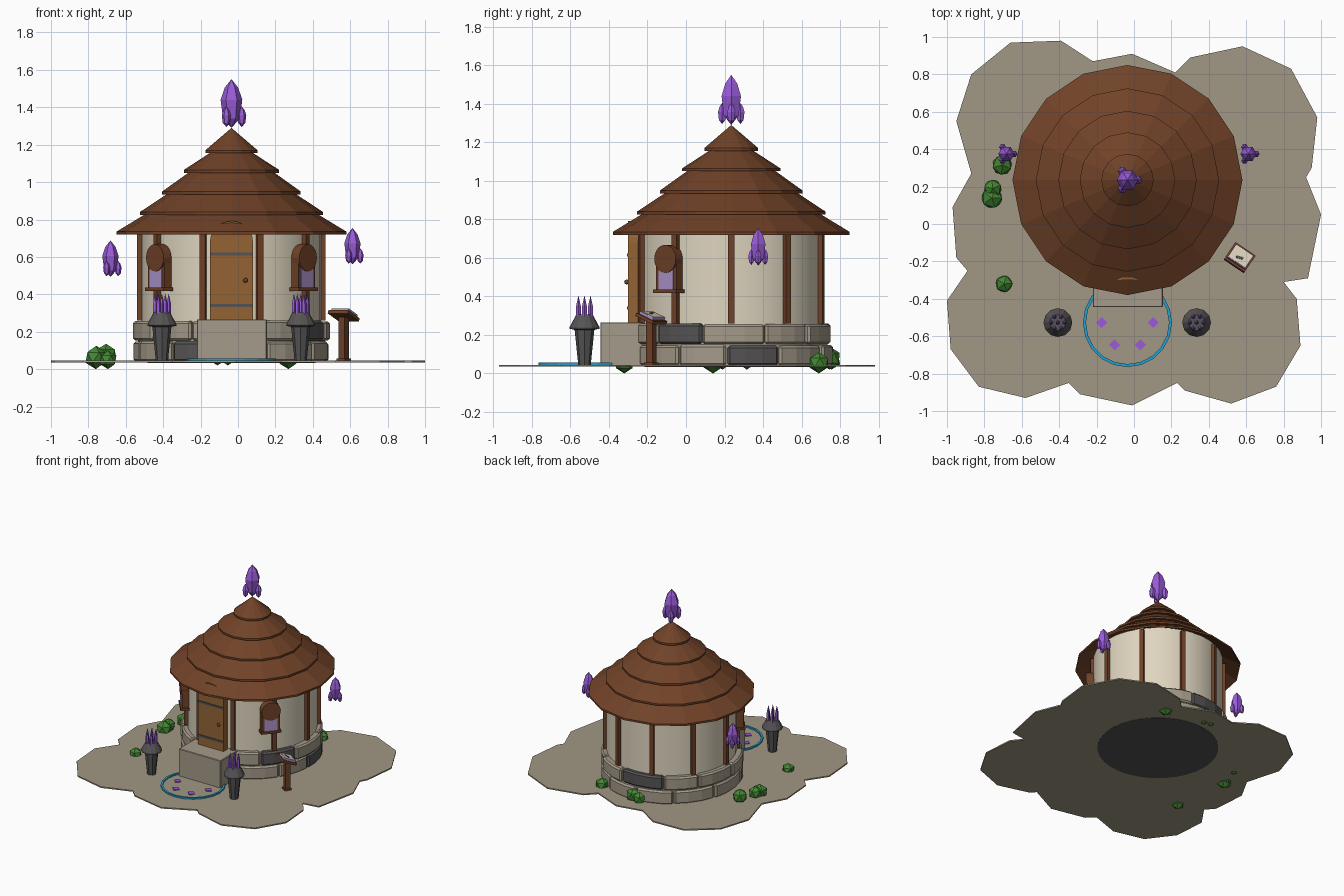
import bpy, bmesh, random
from math import pi, sin, cos, radians
from mathutils import Matrix, Vector

cube = bpy.data.objects.get("Cube")
if cube:
    bpy.data.objects.remove(cube)
random.seed(4)


def material(name, rgb):
    lin = [(c / 255) ** 2.2 for c in rgb] + [1]
    m = bpy.data.materials.new(name)
    m.use_nodes = True
    m.diffuse_color = lin
    m.node_tree.nodes["Principled BSDF"].inputs["Base Color"].default_value = lin
    return m


CREAM = material("cream plaster", (222, 212, 190))
EARTH = material("sandy earth", (160, 150, 130))
BROWN = material("brown wood", (112, 68, 44))
OAK = material("golden oak", (146, 100, 56))
STONE = material("pale stone", (163, 153, 136))
DARK = material("dark slate", (86, 84, 84))
PURPLE = material("purple crystal", (152, 92, 215))
LILAC = material("lilac glass", (172, 148, 205))
GREEN = material("leaf green", (70, 135, 55))
BLUE = material("bright blue", (40, 160, 205))

HUT = Vector((-0.035, 0.235, 0))
GROUND = 0.045


def add(name, bm, mat, smooth=None, bevel=0):
    bmesh.ops.remove_doubles(bm, verts=bm.verts, dist=1e-5)
    bmesh.ops.recalc_face_normals(bm, faces=bm.faces)
    mesh = bpy.data.meshes.new(name)
    bm.to_mesh(mesh)
    bm.free()
    mesh.materials.append(mat)
    ob = bpy.data.objects.new(name, mesh)
    bpy.context.collection.objects.link(ob)
    if bevel:
        mod = ob.modifiers.new("soft edges", "BEVEL")
        mod.width, mod.segments = bevel, 1
        mod.angle_limit = radians(50)
    if smooth:
        bpy.ops.object.select_all(action="DESELECT")
        ob.select_set(True)
        bpy.context.view_layer.objects.active = ob
        bpy.ops.object.shade_smooth_by_angle(angle=radians(smooth))
    return ob


def at(x, y, z, turn=0):
    return Matrix.Translation((x, y, z)) @ Matrix.Rotation(radians(turn), 4, "Z")


def lathe(name, profile, sides, mat, place, smooth=None):
    bm = bmesh.new()
    rings = []
    for r, z in profile:
        angles = [2 * pi * i / sides for i in range(sides)]
        rings.append([bm.verts.new(place @ Vector((r * cos(a), r * sin(a), z))) for a in angles])
    for low, high in zip(rings, rings[1:]):
        for i in range(sides):
            j = (i + 1) % sides
            bm.faces.new((low[i], low[j], high[j], high[i]))
    bmesh.ops.dissolve_degenerate(bm, dist=1e-5, edges=bm.edges)
    return add(name, bm, mat, smooth)


def box(name, size, mat, place, bevel=0):
    bm = bmesh.new()
    bmesh.ops.create_cube(bm, size=1, matrix=place @ Matrix.Diagonal((*size, 1)))
    return add(name, bm, mat, bevel=bevel)


def prism(name, points, depth, mat, place):
    bm = bmesh.new()
    face = bm.faces.new([bm.verts.new((x, y, 0)) for x, y in points])
    top = bmesh.ops.extrude_face_region(bm, geom=[face])["geom"]
    bmesh.ops.translate(bm, vec=(0, 0, depth), verts=[v for v in top if isinstance(v, bmesh.types.BMVert)])
    bmesh.ops.transform(bm, matrix=place, verts=bm.verts)
    return add(name, bm, mat)


UPRIGHT = Matrix.Rotation(pi / 2, 4, "X")

# Scalloped ground slab, outline in hundredths
outline = [(-66, 97), (-39, 98), (-22, 87), (-1, 91), (22, 81), (30, 89), (58, 95), (84, 83),
           (98, 57), (95, 30), (92, 25), (100, 5), (93, -29), (80, -31), (87, -40), (89, -65),
           (76, -87), (52, -96), (27, -89), (23, -85), (-1, -97), (-29, -91), (-35, -85),
           (-58, -93), (-83, -87), (-98, -67), (-100, -41), (-89, -25), (-95, -18),
           (-97, 9), (-87, 27), (-95, 55), (-87, 80)]
prism("ground", [(x / 100, y / 100) for x, y in outline], 0.01, EARTH, at(0, 0, 0.035))
lathe("floor_underside", [(0, 0.033), (0.45, 0.033), (0.45, 0.036), (0, 0.036)], 32, DARK, at(*HUT))

# Plaster wall and stone core
lathe("wall", [(0, 0.25), (0.48, 0.25), (0.48, 0.79), (0, 0.79)], 32, CREAM, at(*HUT), 40)
lathe("foundation_core", [(0, 0.04), (0.5, 0.04), (0.5, 0.25), (0, 0.25)], 32, STONE, at(*HUT), 40)


# Two courses of curved foundation stones
def stone(name, a0, a1, r, z0, z1, mat):
    bm = bmesh.new()
    rows = []
    for i in range(4):
        a = a0 + (a1 - a0) * i / 3
        corners = ((0.45, z0), (r, z0), (r, z1), (0.45, z1))
        rows.append([bm.verts.new(HUT + Vector((q * cos(a), q * sin(a), z))) for q, z in corners])
    for p, q in zip(rows, rows[1:]):
        for k in range(4):
            n = (k + 1) % 4
            bm.faces.new((p[k], p[n], q[n], q[k]))
    bm.faces.new(rows[0])
    bm.faces.new(rows[-1])
    add(name, bm, mat, bevel=0.012)


COUNT = 11
for course in range(2):
    cuts = [2 * pi * (i + course / 2 + random.uniform(-0.15, 0.15)) / COUNT for i in range(COUNT)]
    cuts.append(cuts[0] + 2 * pi)
    for i in range(COUNT):
        base = GROUND - 0.005 + course * 0.112
        mat = DARK if (i * 2 + course * 3) % 7 == 0 else STONE
        stone(f"foundation_stone_{course}_{i}", cuts[i] + 0.008, cuts[i + 1] - 0.008,
              random.uniform(0.515, 0.53), base, base + random.uniform(0.103, 0.11), mat)

# Ten wall posts
for i in range(10):
    a = 36 * i
    p = HUT + 0.488 * Vector((cos(radians(a)), sin(radians(a)), 0))
    box(f"wall_post_{i}", (0.032, 0.032, 0.51), BROWN, at(p.x, p.y, 0.515, a))

# Tiered roof with overhanging courses
tiers = [(0.615, 0.72), (0.49, 0.825), (0.37, 0.935), (0.255, 1.05), (0.14, 1.155)]
roof = [(0, 0.8), (0.47, 0.8)]
for i, (r, z) in enumerate(tiers):
    roof += [(r, z), (r, z + 0.015)]
    if i < 4:
        roof.append((tiers[i + 1][0] - 0.033, tiers[i + 1][1] + 0.006))
roof.append((0, 1.29))
lathe("roof", roof, 16, BROWN, at(*HUT))

# Arched door with straps and knob
arch = [(0.115 * cos(pi * i / 12), 0.68 + 0.112 * sin(pi * i / 12)) for i in range(13)]
prism("door", [(-0.115, 0.26), (0.115, 0.26)] + arch, 0.05, OAK, at(HUT.x, -0.25, 0) @ UPRIGHT)
for z in (0.34, 0.615):
    box("door_strap", (0.225, 0.008, 0.016), DARK, at(HUT.x, -0.302, z))
bm = bmesh.new()
bmesh.ops.create_icosphere(bm, subdivisions=2, radius=0.013, matrix=at(0.04, -0.308, 0.475))
add("door_knob", bm, BROWN, 60)

# Door step
box("door_step", (0.375, 0.22, 0.225), STONE, at(HUT.x + 0.002, -0.335, 0.153), 0.004)

# Pair of arched windows
for side, name in ((1, "left"), (-1, "right")):
    p = HUT + 0.5 * Vector((side * cos(radians(40)), -sin(radians(40)), 0))
    frame = at(p.x, p.y, 0, 50 * side)
    box(name + "_window_frame", (0.136, 0.05, 0.16), BROWN, frame @ at(0, 0, 0.51))
    box(name + "_window_pane", (0.1, 0.008, 0.125), LILAC, frame @ at(0, -0.026, 0.497))
    box(name + "_window_sill", (0.155, 0.07, 0.018), BROWN, frame @ at(0, -0.003, 0.427))
    lathe(name + "_window_arch", [(0, -0.02), (0.073, -0.02), (0.073, 0.035), (0, 0.035)],
          20, BROWN, frame @ at(0, 0, 0.595) @ UPRIGHT)


# Crystal clusters: a large shard with three small ones
def cluster(name, place, size):
    shard = [(0, 0), (0.045, 0.05), (0.058, 0.15), (0.036, 0.215), (0, 0.26)]
    base = place @ Matrix.Scale(size, 4)
    lathe(name + "_shard", shard, 6, PURPLE, base)
    for i in range(3):
        a = 2 * pi * i / 3
        spot = base @ at(0.055 * cos(a), 0.055 * sin(a), 0.005) @ Matrix.Scale(0.42, 4)
        lathe(f"{name}_chip_{i}", shard, 6, PURPLE, spot)


cluster("roof_crystal", at(HUT.x, HUT.y, 1.29), 1)
cluster("left_floating_crystal", at(0.612, 0.375, 0.56), 0.75)
cluster("right_floating_crystal", at(-0.682, 0.375, 0.493), 0.75)

# Torch stands with crystal spikes
for x, name in ((0.335, "left"), (-0.407, "right")):
    lathe(name + "_torch_post", [(0, 0.04), (0.032, 0.04), (0.052, 0.235), (0, 0.235)], 8, DARK, at(x, -0.527, 0))
    lathe(name + "_torch_cup", [(0, 0.215), (0.077, 0.232), (0.077, 0.242), (0.043, 0.305), (0, 0.305)],
          12, DARK, at(x, -0.527, 0))
    for i in range(7):
        a, r = pi * i / 3, 0.036 if i else 0
        spike = [(0, 0.27), (0.013, 0.29), (0.013, 0.35), (0, 0.405)]
        lathe(f"{name}_torch_spike_{i}", spike, 5, PURPLE, at(x + r * cos(a), -0.527 + r * sin(a), 0))

# Blue ring and rune plates on the ground
ring = [(0.222, 0.042), (0.238, 0.042), (0.238, 0.056), (0.222, 0.056), (0.222, 0.042)]
lathe("ground_ring", ring, 20, BLUE, at(HUT.x, -0.527, 0))
for i in range(3, 7):
    a = pi * i / 3
    prism("rune_plate", [(0.03, 0), (0, 0.03), (-0.03, 0), (0, -0.03)], 0.007, PURPLE,
          at(HUT.x + 0.138 * cos(a), -0.527 + 0.138 * sin(a), GROUND))

# Lectern with open book
box("lectern_post", (0.04, 0.04, 0.24), BROWN, at(0.565, -0.18, 0.16, -34))
box("lectern_foot", (0.055, 0.055, 0.015), BROWN, at(0.565, -0.18, 0.05, -34))
slope = at(0.565, -0.18, 0.285, -34) @ Matrix.Rotation(radians(-22), 4, "X")
box("lectern_board", (0.13, 0.115, 0.018), BROWN, slope)
box("lectern_book", (0.112, 0.09, 0.014), LILAC, slope @ at(0, 0, 0.016))
box("book_page", (0.105, 0.083, 0.004), CREAM, slope @ at(0, 0, 0.024))
box("book_mark", (0.04, 0.014, 0.004), DARK, slope @ at(0, -0.01, 0.027, 20))

# Faceted bushes
bushes = [(-0.76, 0.14, 0.062), (-0.755, 0.19, 0.052), (-0.705, 0.315, 0.058), (-0.695, -0.32, 0.05),
          (-0.055, 0.745, 0.06), (-0.11, 0.755, 0.05), (0.27, 0.69, 0.055)]
for i, (x, y, r) in enumerate(bushes):
    bm = bmesh.new()
    bmesh.ops.create_icosphere(bm, subdivisions=1, radius=r, matrix=at(x, y, r + 0.02 if i % 3 else r, 25 * i))
    add(f"bush_{i}", bm, GREEN)
